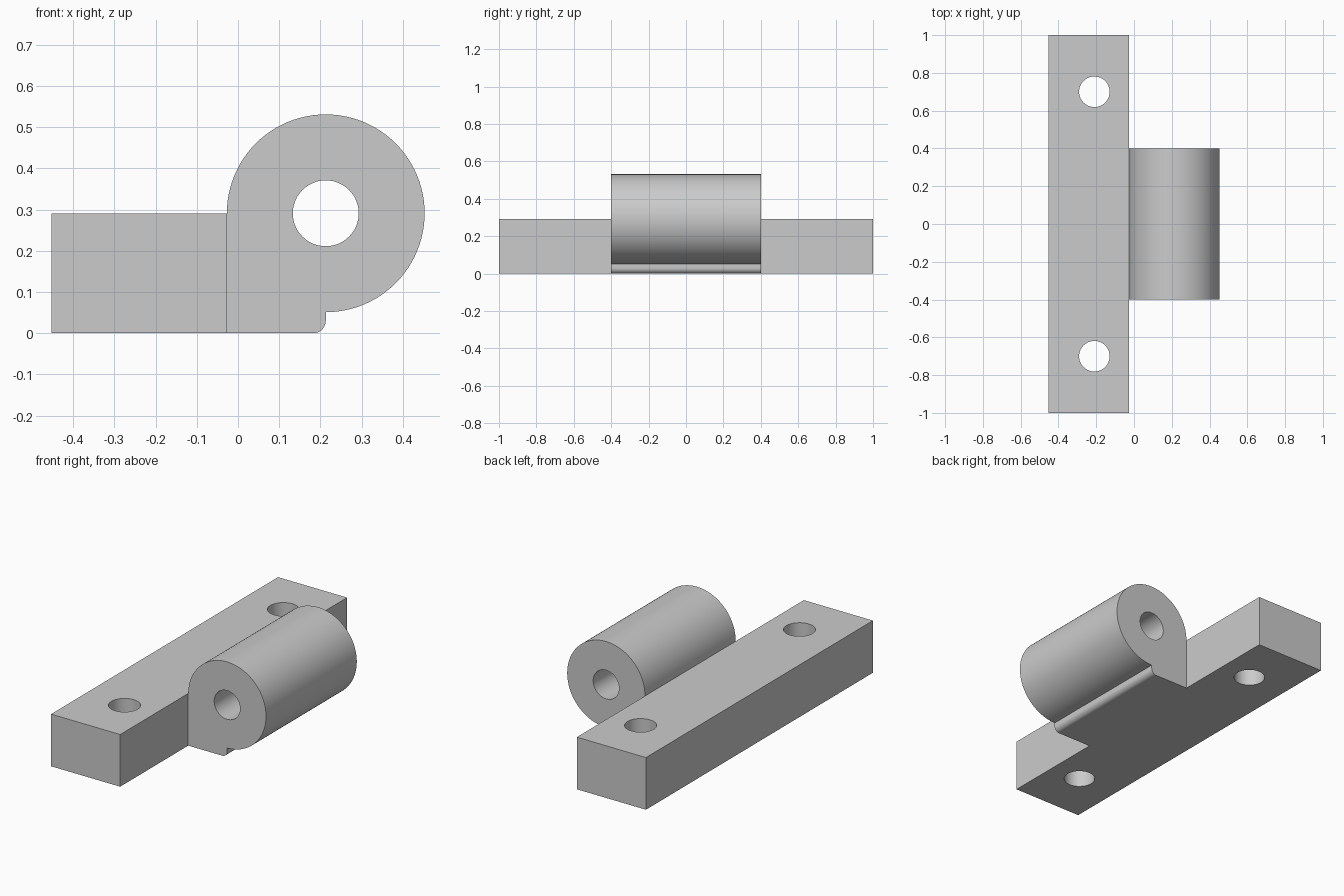
import bpy
import bmesh
from math import cos, sin, radians
from mathutils import Matrix

cube = bpy.data.objects.get("Cube")
if cube:
    bpy.data.objects.remove(cube, do_unlink=True)

# Single grey material
GREY = (0.6, 0.6, 0.6, 1.0)
grey = bpy.data.materials.new("plain grey")
grey.use_nodes = True
grey.diffuse_color = GREY
grey.node_tree.nodes["Principled BSDF"].inputs["Base Color"].default_value = GREY


def arc(cx, cy, r, start, end, steps):
    angles = [radians(start + (end - start) * i / steps) for i in range(steps + 1)]
    return [(cx + r * cos(a), cy + r * sin(a)) for a in angles]


def circle(cx, cy, r, steps=48):
    return arc(cx, cy, r, 0, 360, steps)[:-1]


def extruded(name, loops, depth, matrix):
    """Extrude an outline with holes by depth, centred on its plane."""
    curve = bpy.data.curves.new(name + " outline", 'CURVE')
    curve.dimensions = '2D'
    curve.fill_mode = 'BOTH'
    curve.extrude = depth / 2
    for loop in loops:
        spline = curve.splines.new('POLY')
        spline.points.add(len(loop) - 1)
        for point, (x, y) in zip(spline.points, loop):
            point.co = (x, y, 0, 1)
        spline.use_cyclic_u = True
    helper = bpy.data.objects.new(name + " helper", curve)
    bpy.context.collection.objects.link(helper)
    bpy.context.view_layer.update()
    graph = bpy.context.evaluated_depsgraph_get()
    mesh = bpy.data.meshes.new_from_object(helper.evaluated_get(graph))
    bpy.data.objects.remove(helper, do_unlink=True)
    bpy.data.curves.remove(curve)

    # Weld caps to walls, then dissolve the flat cap triangulation
    bm = bmesh.new()
    bm.from_mesh(mesh)
    bmesh.ops.remove_doubles(bm, verts=bm.verts, dist=0.0001)
    bmesh.ops.transform(bm, matrix=matrix, verts=bm.verts)
    bmesh.ops.recalc_face_normals(bm, faces=bm.faces)
    bm.to_mesh(mesh)
    bm.free()

    mesh.name = name
    mesh.materials.clear()
    mesh.materials.append(grey)
    obj = bpy.data.objects.new(name, mesh)
    bpy.context.collection.objects.link(obj)
    bpy.ops.object.select_all(action='DESELECT')
    obj.select_set(True)
    bpy.context.view_layer.objects.active = obj
    bpy.ops.object.shade_smooth_by_angle(angle=radians(30))
    return obj


LEFT, JOINT = -0.453, -0.027
AXIS_X, AXIS_Z = 0.213, 0.291
BARREL_R = AXIS_X - JOINT
FOOT_R = 0.03

# Mounting bar with two vertical screw holes
bar = [(LEFT, -1), (JOINT, -1), (JOINT, 1), (LEFT, 1)]
screw_holes = [circle(-0.21, y, 0.081) for y in (-0.7, 0.7)]
extruded("mounting_bar", [bar] + screw_holes, AXIS_Z,
         Matrix.Translation((0, 0, AXIS_Z / 2)))

# Hinge knuckle: round barrel, pin bore and rounded foot
knuckle = [(JOINT, 0)]
knuckle += arc(AXIS_X - FOOT_R, FOOT_R, FOOT_R, -90, 0, 8)
knuckle += arc(AXIS_X, AXIS_Z, BARREL_R, -90, 180, 72)
extruded("hinge_knuckle", [knuckle, circle(AXIS_X, AXIS_Z, 0.08)], 0.8,
         Matrix.Rotation(radians(90), 4, 'X'))
